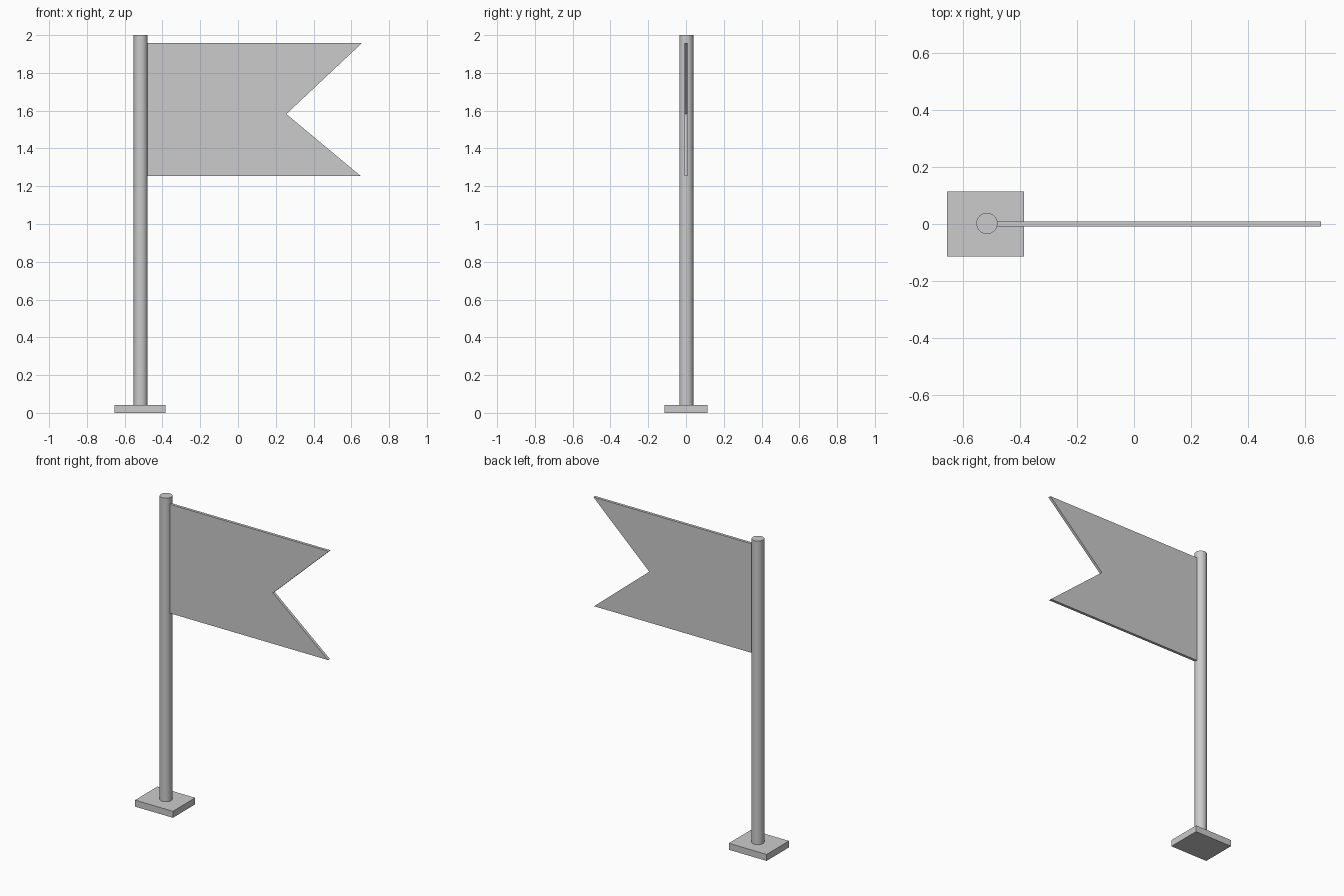
import bpy, bmesh

if "Cube" in bpy.data.objects:
    bpy.data.objects.remove(bpy.data.objects["Cube"])

grey = bpy.data.materials.new("plain grey")
grey.diffuse_color = (0.6, 0.6, 0.6, 1)
grey.use_nodes = True
grey.node_tree.nodes["Principled BSDF"].inputs["Base Color"].default_value = grey.diffuse_color


def finish(obj, name):
    obj.name = name
    obj.data.name = name
    obj.data.materials.append(grey)
    return obj


# Flat rectangular foot
BASE_H = 0.042
bpy.ops.mesh.primitive_cube_add(size=1, location=(-0.52, 0, BASE_H / 2))
base = bpy.context.object
base.scale = (0.27, 0.228, BASE_H)
bpy.ops.object.transform_apply(location=False, rotation=False, scale=True)
finish(base, "base")

# Round pole standing on the foot
POLE_H = 2.0 - BASE_H
bpy.ops.mesh.primitive_cylinder_add(vertices=48, radius=0.037, depth=POLE_H,
                                    location=(-0.515, 0.002, BASE_H + POLE_H / 2))
pole = finish(bpy.context.object, "pole")
bpy.ops.object.shade_smooth_by_angle()

# Swallow-tailed flag: outline in the xz plane, extruded to a thin slab
THICK = 0.018
outline = [(-0.482, 1.254), (0.65, 1.254), (0.256, 1.582), (0.655, 1.957), (-0.482, 1.957)]
bm = bmesh.new()
face = bm.faces.new([bm.verts.new((x, -THICK / 2, z)) for x, z in outline])
ext = bmesh.ops.extrude_face_region(bm, geom=[face])
bmesh.ops.translate(bm, vec=(0, THICK, 0),
                    verts=[g for g in ext["geom"] if isinstance(g, bmesh.types.BMVert)])
bmesh.ops.recalc_face_normals(bm, faces=bm.faces)
mesh = bpy.data.meshes.new("flag")
bm.to_mesh(mesh)
bm.free()
flag = bpy.data.objects.new("flag", mesh)
bpy.context.collection.objects.link(flag)
finish(flag, "flag")
